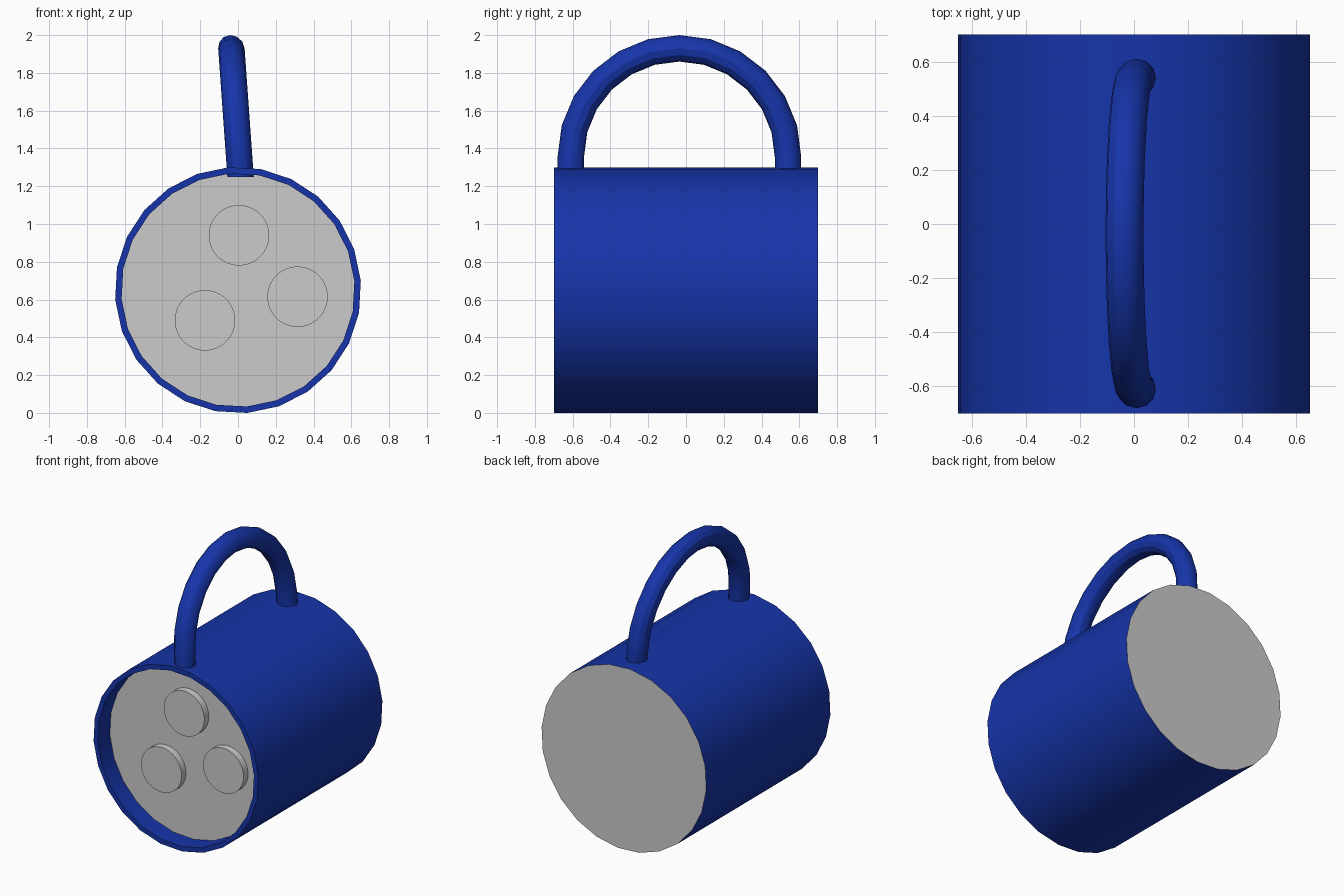
import bpy, bmesh, math
from mathutils import Vector

if "Cube" in bpy.data.objects:
    bpy.data.objects.remove(bpy.data.objects["Cube"])

blue = bpy.data.materials.new("blue")
blue.diffuse_color = (0.008, 0.035, 0.4, 1)
blue.use_nodes = True
blue.node_tree.nodes["Principled BSDF"].inputs["Base Color"].default_value = blue.diffuse_color


def finish(name, bm, mat=None):
    bmesh.ops.recalc_face_normals(bm, faces=bm.faces)
    mesh = bpy.data.meshes.new(name)
    bm.to_mesh(mesh)
    bm.free()
    ob = bpy.data.objects.new(name, mesh)
    bpy.context.collection.objects.link(ob)
    if mat:
        mesh.materials.append(mat)
    bpy.ops.object.select_all(action='DESELECT')
    ob.select_set(True)
    bpy.context.view_layer.objects.active = ob
    bpy.ops.object.shade_smooth_by_angle(angle=math.radians(30))
    return ob


def skin(bm, loops, caps):
    # bridge successive closed loops, optionally capping (start, end)
    rings = [[bm.verts.new(p) for p in loop] for loop in loops]
    for a, b in zip(rings, rings[1:]):
        for i in range(len(a)):
            j = (i + 1) % len(a)
            bm.faces.new((a[i], a[j], b[j], b[i]))
    if caps[0]:
        bm.faces.new(rings[0])
    if caps[1]:
        bm.faces.new(rings[-1])


def lathe_y(name, profile, centre, sides, caps, mat=None):
    # turn (radius, y) points about a y-parallel axis
    cx, cz = centre
    turn = [math.radians(4.4) + math.tau * i / sides for i in range(sides)]
    bm = bmesh.new()
    skin(bm, [[(cx + r * math.sin(t), y, cz - r * math.cos(t)) for t in turn]
              for r, y in profile], caps)
    return finish(name, bm, mat)


AXIS = (0, 0.65)
R, RIN, HALF, PLATE = 0.652, 0.618, 0.70, -0.565

# outer tube with raised front rim
lathe_y("body_shell", [(R, HALF), (R, -HALF), (RIN, -HALF), (RIN, PLATE)],
        AXIS, 24, (False, False), blue)

# recessed front plate and flush back plate
lathe_y("front_plate", [(RIN, PLATE)], AXIS, 24, (True, False))
lathe_y("back_plate", [(R, HALF)], AXIS, 24, (True, False))

# three round buttons on the front plate
for i, c in enumerate([(0.005, 0.94), (0.315, 0.615), (-0.175, 0.49)]):
    lathe_y(f"button_{i + 1}", [(0.16, PLATE + 0.005), (0.16, PLATE - 0.05)],
            c, 48, (True, True))

# arched carrying handle, leaning slightly to the left
ARC, TUBE, CY, CZ = 0.575, 0.07, -0.035, 1.355
stations = [(-ARC, 1.25, 0)]
for i in range(13):
    a = math.pi * i / 12
    stations.append((-ARC * math.cos(a), CZ + ARC * math.sin(a), a))
stations.append((ARC, 1.25, math.pi))

loops = []
for y, z, a in stations:
    centre = Vector((0.01 - 0.0715 * (z - 1.3), CY + y, z))
    out = Vector((-0.0715 * math.sin(a), -math.cos(a), math.sin(a)))
    loops.append([centre + TUBE * (math.cos(t) * out + math.sin(t) * Vector((1, 0, 0)))
                  for t in (math.tau * k / 12 for k in range(12))])
bm = bmesh.new()
skin(bm, loops, (True, True))
finish("handle", bm, blue)
